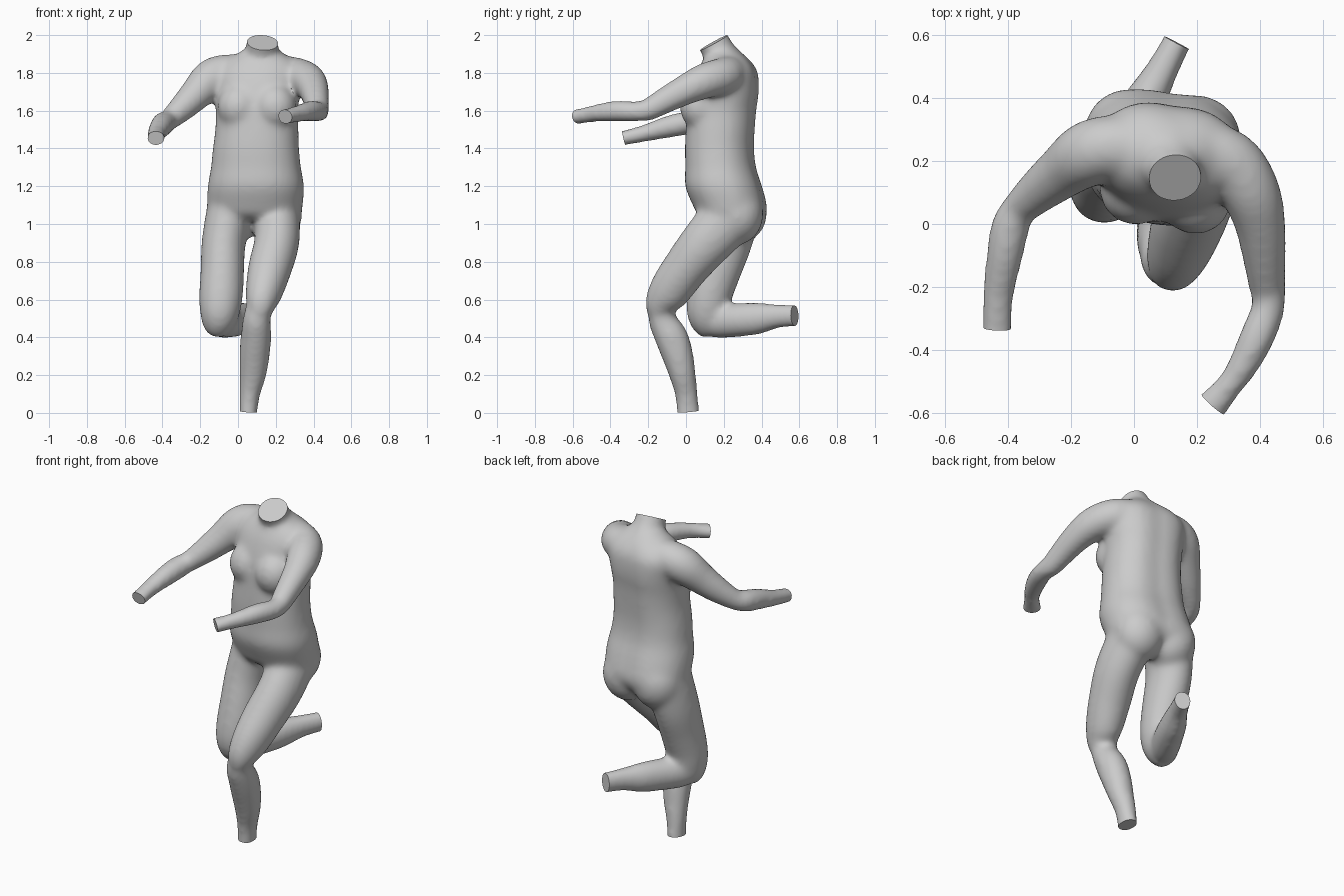
import bpy, bmesh, math
from mathutils import Vector, Matrix

X, Z = Vector((1, 0, 0)), Vector((0, 0, 1))
bm = bmesh.new()      # all overlapping body volumes
cut = bmesh.new()     # boxes trimming the open limb ends flat
GROW = 0.004          # makes up for the shrinkage of smoothing


def spline(rows, steps=4):
    """Catmull-Rom through rows of (x, y, z, half_a, half_b)."""
    pts = [r if len(r) == 5 else (*r, r[3]) for r in rows]
    ext = [pts[0]] + pts + [pts[-1]]
    out = []
    for i in range(1, len(ext) - 2):
        p0, p1, p2, p3 = ext[i - 1:i + 3]
        for s in range(steps):
            t = s / steps
            out.append([0.5 * (2 * b + (c - a) * t + (2 * a - 5 * b + 4 * c - d) * t * t
                               + (3 * b - a - 3 * c + d) * t ** 3)
                        for a, b, c, d in zip(p0, p1, p2, p3)])
    return out + [list(pts[-1])]


def tube(rows, ref, axis=None, power=1.0, groove=0.0, trim=False, n=28):
    """Loft elliptical rings along a path; trim gives a flat cut at the last row."""
    rings = spline(rows)
    if trim:
        end = Vector(rows[-1][:3])
        d = (end - Vector(rows[-2][:3])).normalized()
        rings.append([*(end + d * 0.06), *rings[-1][3:]])
        rot = d.to_track_quat('Z', 'Y').to_matrix().to_4x4()
        bmesh.ops.create_cube(cut, size=1, matrix=Matrix.Translation(end + d * 0.06) @ rot
                              @ Matrix.Diagonal((0.24, 0.24, 0.12, 1)))
    centres = [Vector(r[:3]) for r in rings]
    loops = []
    for i, r in enumerate(rings):
        t = axis or (centres[min(i + 1, len(rings) - 1)] - centres[max(i - 1, 0)]).normalized()
        u = (ref - t * ref.dot(t)).normalized()
        v = t.cross(u)
        loop = []
        for k in range(n):
            a = 2 * math.pi * k / n
            c, s = math.cos(a), math.sin(a)
            dent = 1 - groove * math.exp(-((a - math.pi / 2) / 0.25) ** 2)
            loop.append(bm.verts.new(centres[i]
                                     + u * (r[3] + GROW) * math.copysign(abs(c) ** power, c)
                                     + v * (r[4] + GROW) * dent * math.copysign(abs(s) ** power, s)))
        loops.append(loop)
    for l0, l1 in zip(loops, loops[1:]):
        for k in range(n):
            bm.faces.new((l0[k], l0[(k + 1) % n], l1[(k + 1) % n], l1[k]))
    bm.faces.new(loops[0][::-1])
    bm.faces.new(loops[-1])


def ball(centre, radii):
    bmesh.ops.create_uvsphere(bm, u_segments=24, v_segments=16, radius=1,
                              matrix=Matrix.Translation(centre) @ Matrix.Diagonal((*radii, 1)))


# torso, slightly twisted
tube([(.085, .26, 1.015, .225, .135), (.088, .245, 1.05, .243, .175), (.09, .235, 1.1, .25, .193),
      (.095, .202, 1.2, .252, .2), (.095, .186, 1.3, .235, .184), (.095, .18, 1.4, .225, .18),
      (.1, .184, 1.5, .217, .18), (.1, .192, 1.6, .214, .18), (.105, .207, 1.7, .222, .178),
      (.11, .22, 1.8, .232, .158), (.115, .218, 1.86, .19, .125), (.12, .21, 1.895, .13, .095),
      (.122, .20, 1.925, .09, .07)],
     Vector((1, -.14, 0)), axis=Z, power=0.9, groove=0.08)
# neck
tube([(.115, .22, 1.83, .11), (.125, .18, 1.90, .086), (.13, .147, 1.96, .081)], X, trim=True)
# chest and seat volumes
ball((.195, .078, 1.62), (.115, .112, .122))
ball((.005, .108, 1.62), (.115, .112, .122))
ball((.195, .27, 1.05), (.145, .14, .16))
ball((-.015, .285, 1.06), (.145, .145, .16))

# standing leg
tube([(.205, .25, 1.06, .12, .15), (.205, .11, .905, .116, .133), (.17, .0, .77, .112, .118),
      (.14, -.085, .65, .097, .108), (.122, -.132, .575, .077, .084), (.115, -.14, .51, .052, .058)], X)
tube([(.118, -.125, .60, .06), (.10, -.127, .5, .07), (.095, -.077, .4, .078, .085),
      (.087, -.043, .3, .077, .079), (.078, -.018, .2, .068, .067), (.062, .002, .1, .052, .057),
      (.055, .01, .007, .044, .058)], X, trim=True)
# raised leg
tube([(-.045, .24, 1.06, .12, .15), (-.076, .205, .9, .113, .14), (-.083, .16, .75, .112, .127),
      (-.09, .125, .62, .112, .115), (-.097, .115, .53, .102, .108), (-.105, .125, .46, .08, .085),
      (-.108, .14, .415, .045, .05)], X)
tube([(-.115, .10, .495, .065, .065), (-.085, .16, .485, .077, .085), (-.02, .28, .492, .075, .086),
      (.03, .38, .50, .066, .081), (.085, .48, .512, .049, .062), (.135, .575, .515, .042, .055)],
     X, trim=True)

# right arm, swung back
tube([(.05, .24, 1.80, .095), (-.08, .243, 1.795, .098), (-.15, .22, 1.762, .1), (-.22, .17, 1.69, .084),
      (-.29, .115, 1.62, .07), (-.365, .05, 1.55, .053)], Z)
tube([(-.355, .07, 1.555, .046), (-.39, 0, 1.535, .058), (-.41, -.1, 1.513, .055),
      (-.43, -.22, 1.48, .042, .047), (-.435, -.33, 1.455, .036, .046)], Z, trim=True)
# left arm, swung forward
tube([(.18, .24, 1.80, .095), (.305, .2, 1.785, .094), (.37, .1, 1.757, .091), (.4, 0, 1.712, .078),
      (.413, -.1, 1.66, .067), (.423, -.2, 1.605, .056), (.432, -.255, 1.59, .045)], Z)
tube([(.437, -.19, 1.605, .044), (.425, -.27, 1.595, .05), (.39, -.36, 1.598, .053),
      (.345, -.45, 1.59, .046), (.30, -.515, 1.58, .04), (.25, -.572, 1.568, .037, .05)], Z, trim=True)


def to_object(b, name):
    bmesh.ops.recalc_face_normals(b, faces=b.faces[:])
    me = bpy.data.meshes.new(name)
    b.to_mesh(me)
    b.free()
    ob = bpy.data.objects.new(name, me)
    bpy.context.collection.objects.link(ob)
    return ob


body = to_object(bm, "body")
trimmer = to_object(cut, "end_trimmer")
trimmer.hide_render = True

# fuse the volumes into one skin, soften the joins, cut the ends flat
m = body.modifiers.new("fuse", 'REMESH')
m.mode, m.voxel_size = 'VOXEL', 0.0135
m = body.modifiers.new("soften", 'SMOOTH')
m.factor, m.iterations = 0.5, 22
m = body.modifiers.new("trim", 'BOOLEAN')
m.operation, m.object, m.solver = 'DIFFERENCE', trimmer, 'EXACT'
bpy.context.view_layer.objects.active = body
body.select_set(True)
for name in ("fuse", "soften", "trim"):
    bpy.ops.object.modifier_apply(modifier=name)
bpy.data.objects.remove(trimmer)
bpy.ops.object.shade_smooth_by_angle(angle=math.radians(40))
